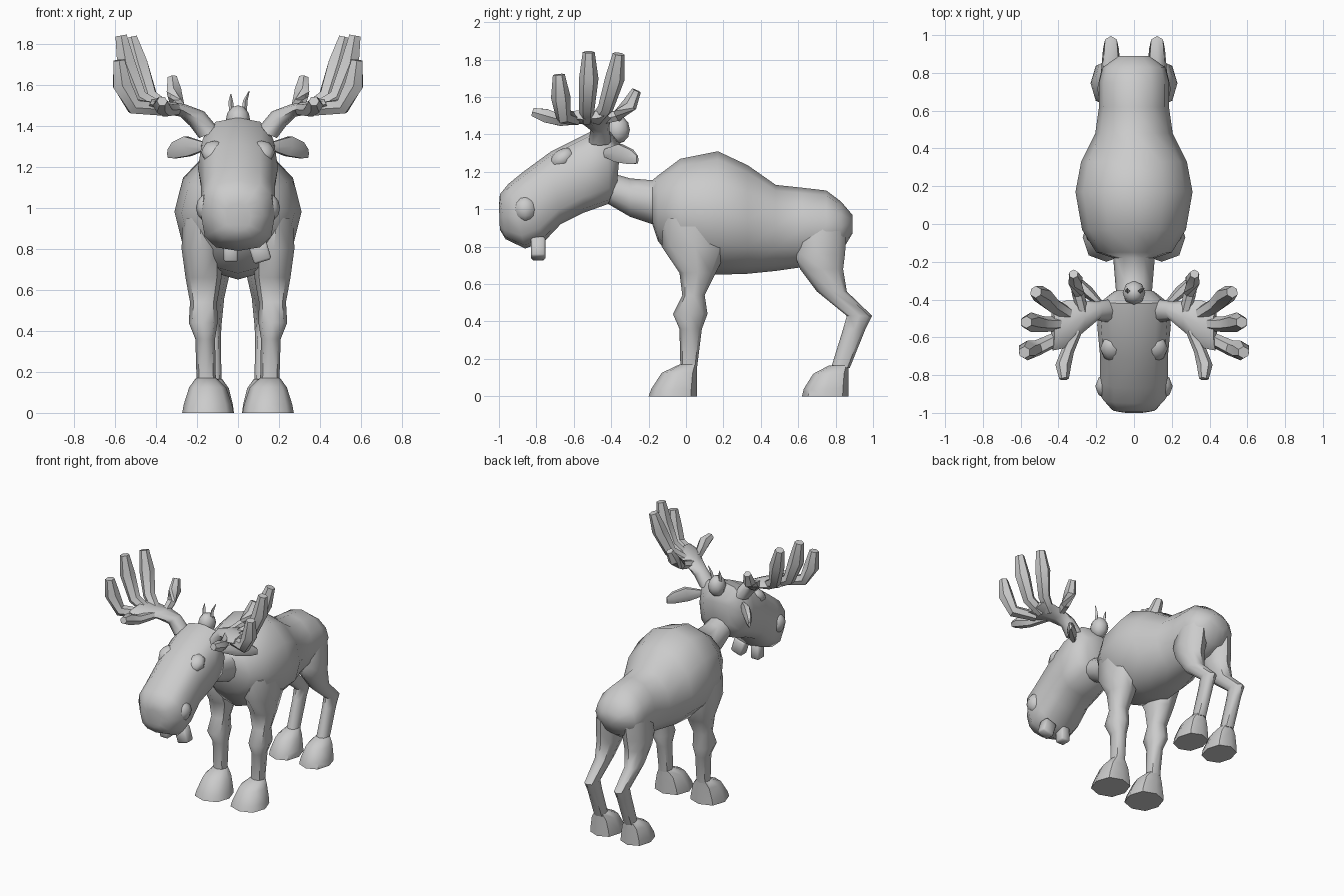
import bpy, bmesh, math
from mathutils import Vector, Matrix

if "Cube" in bpy.data.objects:
    bpy.data.objects.remove(bpy.data.objects["Cube"])

hide = bpy.data.materials.new("plain grey")
hide.diffuse_color = (0.6, 0.6, 0.6, 1)
hide.use_nodes = True
hide.node_tree.nodes["Principled BSDF"].inputs["Base Color"].default_value = hide.diffuse_color


def finish(name, bm, mirror=False, angle=50):
    bmesh.ops.recalc_face_normals(bm, faces=bm.faces)
    me = bpy.data.meshes.new(name)
    bm.to_mesh(me)
    bm.free()
    me.materials.append(hide)
    for p in me.polygons:
        p.use_smooth = True
    me.set_sharp_from_angle(angle=math.radians(angle))
    ob = bpy.data.objects.new(name, me)
    bpy.context.collection.objects.link(ob)
    if mirror:
        ob.modifiers.new("Mirror", 'MIRROR').use_mirror_merge = False
    return ob


def spow(v, e):
    return math.copysign(abs(v) ** e, v)


def loft(bm, rings, n=10, power=2.0):
    """Skin a list of (centre, u, v) superellipse rings and cap both ends."""
    loops = []
    for c, u, v in rings:
        loop = []
        for k in range(n):
            a = 2 * math.pi * k / n
            p = Vector(c) + Vector(u) * spow(math.cos(a), 2 / power) + Vector(v) * spow(math.sin(a), 2 / power)
            loop.append(bm.verts.new(p))
        loops.append(loop)
    for a, b in zip(loops, loops[1:]):
        for k in range(n):
            bm.faces.new((a[k], a[(k + 1) % n], b[(k + 1) % n], b[k]))
    bm.faces.new(loops[0])
    bm.faces.new(loops[-1])


def tube(bm, pts, radii, n=6):
    """Round tube whose rings follow the path direction."""
    pts = [Vector(p) for p in pts]
    rings = []
    for i, p in enumerate(pts):
        d = (pts[min(i + 1, len(pts) - 1)] - pts[max(i - 1, 0)]).normalized()
        ref = Vector((0, 1, 0)) if abs(d.y) < 0.75 else Vector((1, 0, 0))
        u = (ref - d * ref.dot(d)).normalized()
        rings.append((p, u * radii[i], d.cross(u) * radii[i]))
    loft(bm, rings, n)


def ball(name, loc, size, mirror=False, tilt=0):
    bm = bmesh.new()
    m = Matrix.Translation(loc) @ Matrix.Rotation(tilt, 4, 'X') @ Matrix.Diagonal((*size, 1))
    bmesh.ops.create_uvsphere(bm, u_segments=8, v_segments=6, radius=1, matrix=m)
    return finish(name, bm, mirror)


# Torso and neck: y, top z, bottom z, half width
body = [(-.42, 1.20, 1.03, .09), (-.30, 1.165, .96, .10), (-.18, 1.155, .92, .11),
        (-.15, 1.18, .83, .20), (-.03, 1.27, .68, .275), (.17, 1.31, .65, .31),
        (.33, 1.235, .655, .28), (.48, 1.13, .67, .205), (.62, 1.115, .69, .185),
        (.75, 1.10, .72, .185), (.83, 1.04, .77, .165), (.89, .97, .87, .08)]
bm = bmesh.new()
loft(bm, [((0, y, (t + b) / 2), (w, 0, 0), (0, 0, (t - b) / 2)) for y, t, b, w in body], 12)
finish("body", bm)

# Head: top (y, z), bottom (y, z), half width
head = [(-.35, 1.35, -.37, 1.12, .11), (-.42, 1.44, -.41, 1.03, .18), (-.52, 1.41, -.55, .98, .195),
        (-.72, 1.31, -.67, .92, .18), (-.87, 1.20, -.76, .825, .18), (-.95, 1.135, -.86, .79, .18),
        (-.995, 1.08, -.965, .84, .12), (-1.0, 1.02, -.995, .89, .06)]
bm = bmesh.new()
loft(bm, [((0, (a + c) / 2, (b + d) / 2), (w, 0, 0), (0, (a - c) / 2, (b - d) / 2))
          for a, b, c, d, w in head], 12, 2.7)
finish("head", bm)

ball("nostril", (.145, -.86, 1.0), (.06, .065, .07), True)
ball("brow", (.115, -.66, 1.27), (.065, .075, .05), True, math.radians(35))
ball("crown_tuft", (0, -.365, 1.425), (.06, .065, .075))

# Two hair spikes on the crown
bm = bmesh.new()
for s, h in ((-1, 1.555), (1, 1.57)):
    tube(bm, [(s * .03, -.36, 1.46), (s * .035, -.35, 1.52), (s * .055, -.34, h)][:2 if s < 0 else 3]
         + ([(-.035, -.34, h)] if s < 0 else []), [.014, .011, .002], 4)
finish("hair_spikes", bm)

# Crooked teeth hanging under the muzzle
for name, x, w, tilt in (("small_tooth", -.035, .07, 0), ("large_tooth", .105, .09, -.3)):
    bm = bmesh.new()
    m = (Matrix.Translation((x, -.79, .79)) @ Matrix.Rotation(tilt, 4, 'Y')
         @ Matrix.Diagonal((w, .075, .11, 1)))
    bmesh.ops.create_cube(bm, size=1, matrix=m)
    bmesh.ops.bevel(bm, geom=bm.edges[:], offset=.01, segments=1, affect='EDGES')
    finish(name, bm)

# Ears: flattened leaf pointing out and back
bm = bmesh.new()
loft(bm, [((.17, -.43, 1.30), (.01, -.012, 0), (0, 0, .025)),
          ((.245, -.36, 1.30), (.022, -.024, 0), (.01, .01, .055)),
          ((.31, -.295, 1.28), (.016, -.018, 0), (.005, .005, .045)),
          ((.34, -.26, 1.265), (.006, -.006, 0), (0, 0, .024))], 6)
finish("ear", bm, True)

# Antlers: flat palm plus five upturned tines
bm = bmesh.new()
loft(bm, [((.14, -.46, 1.36), (.05, 0, -.02), (0, .06, 0)),
          ((.20, -.46, 1.435), (.035, 0, -.035), (0, .05, 0)),
          ((.27, -.49, 1.475), (.012, 0, -.03), (0, .085, 0)),
          ((.36, -.53, 1.49), (.01, 0, -.03), (0, .125, 0)),
          ((.43, -.55, 1.505), (.01, 0, -.025), (0, .12, 0))], 8)
tines = [[(.30, -.56, 1.48), (.35, -.67, 1.475), (.375, -.75, 1.50), (.37, -.82, 1.52)],
         [(.37, -.59, 1.48), (.51, -.655, 1.495), (.565, -.67, 1.60), (.58, -.68, 1.72)],
         [(.37, -.53, 1.48), (.48, -.53, 1.54), (.545, -.52, 1.70), (.57, -.52, 1.84)],
         [(.34, -.48, 1.48), (.43, -.43, 1.54), (.485, -.38, 1.70), (.52, -.36, 1.83)],
         [(.27, -.47, 1.475), (.295, -.37, 1.50), (.31, -.30, 1.56), (.32, -.265, 1.635)]]
for i, path in enumerate(tines):
    k = .8 if i in (0, 4) else 1
    tube(bm, path, [.035 * k, .042 * k, .052 * k, .032 * k])
finish("antler", bm, True)


def leg(name, secs):
    """Sections: z, x centre, x radius, front y, back y."""
    bm = bmesh.new()
    loft(bm, [((x, (f + b) / 2, z), (r, 0, 0), (0, (b - f) / 2, 0)) for z, x, r, f, b in secs], 8, 2.3)
    finish(name, bm, True)


leg("front_leg", [(.95, .19, .08, -.12, .22), (.80, .175, .10, -.13, .23), (.66, .168, .088, -.035, .16),
                  (.54, .168, .066, -.02, .10), (.44, .17, .07, -.07, .115), (.36, .16, .048, -.035, .085),
                  (.16, .155, .047, -.03, .06)])
leg("front_hoof", [(.17, .155, .05, -.035, .06), (.125, .148, .09, -.13, .06),
                   (.04, .147, .118, -.185, .06), (0, .147, .125, -.20, .06)])
leg("hind_leg", [(.90, .10, .08, .60, .86), (.76, .11, .085, .58, .85), (.68, .115, .075, .61, .84),
                 (.56, .122, .055, .70, .86), (.43, .122, .042, .86, .995), (.36, .122, .038, .84, .96),
                 (.15, .122, .042, .775, .875)])
leg("hind_hoof", [(.165, .122, .045, .765, .87), (.12, .125, .08, .68, .87),
                  (.04, .125, .10, .63, .87), (0, .125, .105, .62, .87)])
